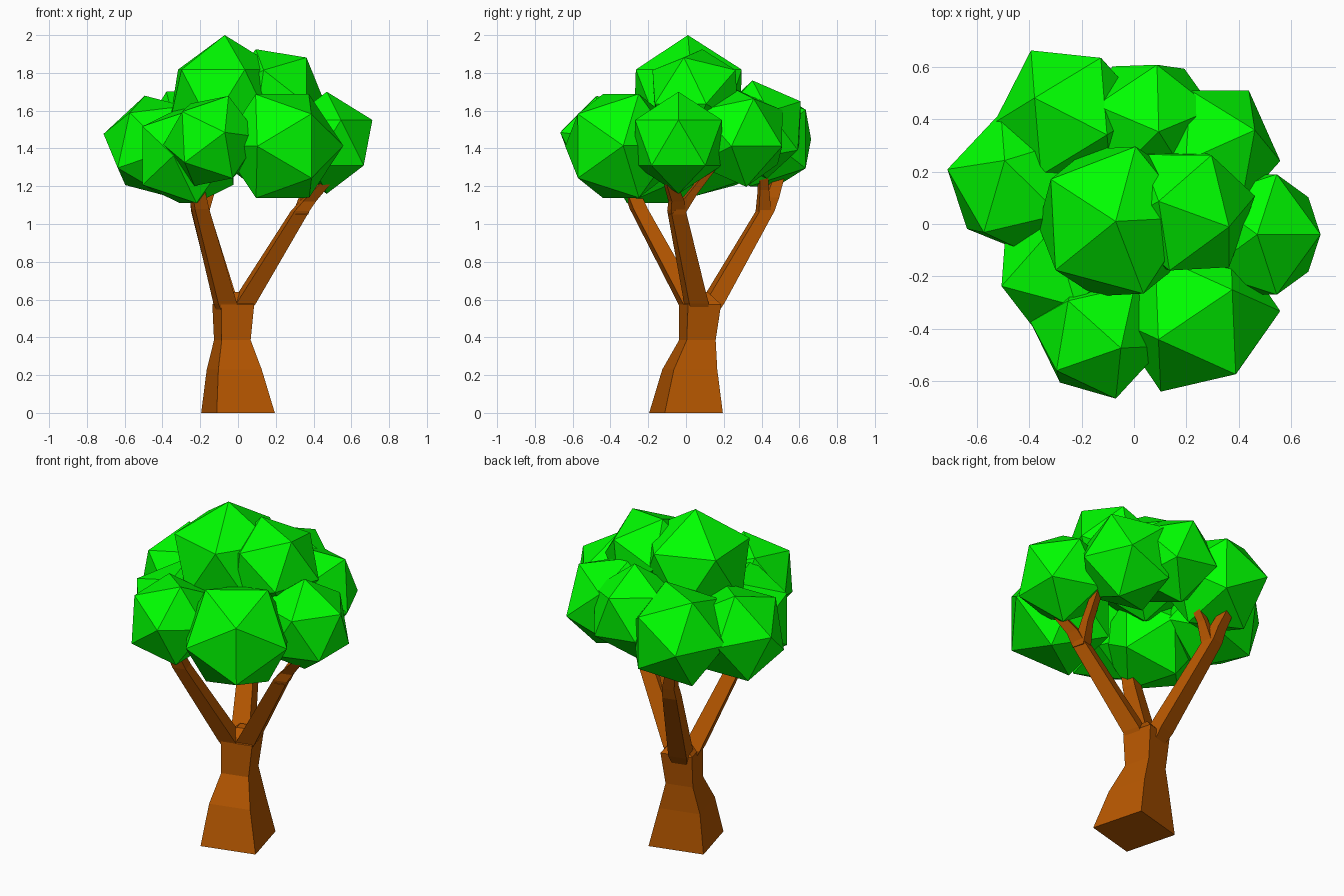
import bpy
import bmesh
import math
from mathutils import Vector

cube = bpy.data.objects.get("Cube")
if cube:
    bpy.data.objects.remove(cube, do_unlink=True)


def make_material(name, rgb):
    mat = bpy.data.materials.new(name)
    mat.use_nodes = True
    color = (*rgb, 1.0)
    mat.diffuse_color = color
    shader = mat.node_tree.nodes["Principled BSDF"]
    shader.inputs["Base Color"].default_value = color
    shader.inputs["Roughness"].default_value = 0.9
    return mat


bark = make_material("bark", (0.47, 0.095, 0.0))
foliage = make_material("foliage", (0.0, 1.0, 0.0))


def add_limb(name, path):
    """Four-sided limb through (x, y, z, radius) stations."""
    bm = bmesh.new()
    rings = []
    for x, y, z, radius in path:
        ring = []
        for k in range(4):
            a = math.radians(60 + 90 * k)
            corner = Vector((math.cos(a), math.sin(a), 0)) * radius
            ring.append(bm.verts.new(Vector((x, y, z)) + corner))
        rings.append(ring)
    for low, high in zip(rings, rings[1:]):
        for k in range(4):
            n = (k + 1) % 4
            bm.faces.new((low[k], low[n], high[n], high[k]))
    bm.faces.new(reversed(rings[0]))
    bm.faces.new(rings[-1])
    mesh = bpy.data.meshes.new(name)
    bm.to_mesh(mesh)
    bm.free()
    mesh.materials.append(bark)
    obj = bpy.data.objects.new(name, mesh)
    bpy.context.collection.objects.link(obj)


def add_clump(name, center, radius, turn):
    """Faceted leaf clump; turn is in degrees."""
    bpy.ops.mesh.primitive_ico_sphere_add(
        subdivisions=1, radius=radius, location=center,
        rotation=[math.radians(t) for t in turn])
    obj = bpy.context.object
    obj.name = name
    obj.data.materials.append(foliage)


# Trunk, flared at the foot
add_limb("trunk", [(0, 0, 0, 0.225), (-0.02, 0.02, 0.23, 0.168),
                   (-0.03, 0.06, 0.385, 0.112), (-0.025, 0.075, 0.575, 0.128),
                   (-0.02, 0.08, 0.64, 0.04)])

# Three main branches, rooted inside the trunk, and their forks
add_limb("front_branch", [(-0.04, 0.05, 0.48, 0.05), (-0.068, 0.02, 0.58, 0.072),
                          (-0.2, -0.25, 1.08, 0.055), (-0.24, -0.34, 1.3, 0.045)])
add_limb("back_branch", [(-0.04, 0.09, 0.48, 0.05), (-0.062, 0.138, 0.58, 0.075),
                         (-0.2, 0.42, 1.07, 0.057), (-0.21, 0.45, 1.14, 0.05),
                         (-0.27, 0.51, 1.32, 0.035)])
add_limb("back_branch_fork", [(-0.2, 0.41, 1.05, 0.05), (-0.15, 0.41, 1.18, 0.035),
                              (-0.06, 0.4, 1.35, 0.03)])
add_limb("side_branch", [(-0.02, 0.07, 0.48, 0.05), (0.03, 0.055, 0.58, 0.075),
                         (0.33, -0.05, 1.07, 0.057), (0.37, -0.05, 1.12, 0.05),
                         (0.5, -0.1, 1.26, 0.035)])
add_limb("side_branch_fork", [(0.33, -0.05, 1.05, 0.05), (0.36, 0.03, 1.16, 0.035),
                              (0.38, 0.14, 1.3, 0.03)])

# Leaf clumps
clumps = {
    "top": ((-0.07, 0.01, 1.67), 0.33, (0, 0, 3)),
    "top_side": ((0.195, 0.05, 1.672), 0.275, (0, -23, -20)),
    "front_left": ((0.235, -0.345, 1.413), 0.323, (0, -32, 34)),
    "front": ((-0.14, -0.42, 1.44), 0.26, (80, 0, 16)),
    "front_right": ((-0.265, -0.165, 1.362), 0.295, (90, 0, -15)),
    "right": ((-0.44, 0.15, 1.415), 0.285, (-22, 0, 30)),
    "back_right": ((-0.24, 0.41, 1.45), 0.295, (0, -32, -27)),
    "back": ((0.06, 0.39, 1.5), 0.265, (10, 5, 16)),
    "back_left": ((0.285, 0.28, 1.46), 0.28, (0, -20, 24)),
    "left": ((0.47, -0.04, 1.43), 0.27, (0, 0, 0)),
}
for place, (center, radius, turn) in clumps.items():
    add_clump("leaf_clump_" + place, center, radius, turn)
